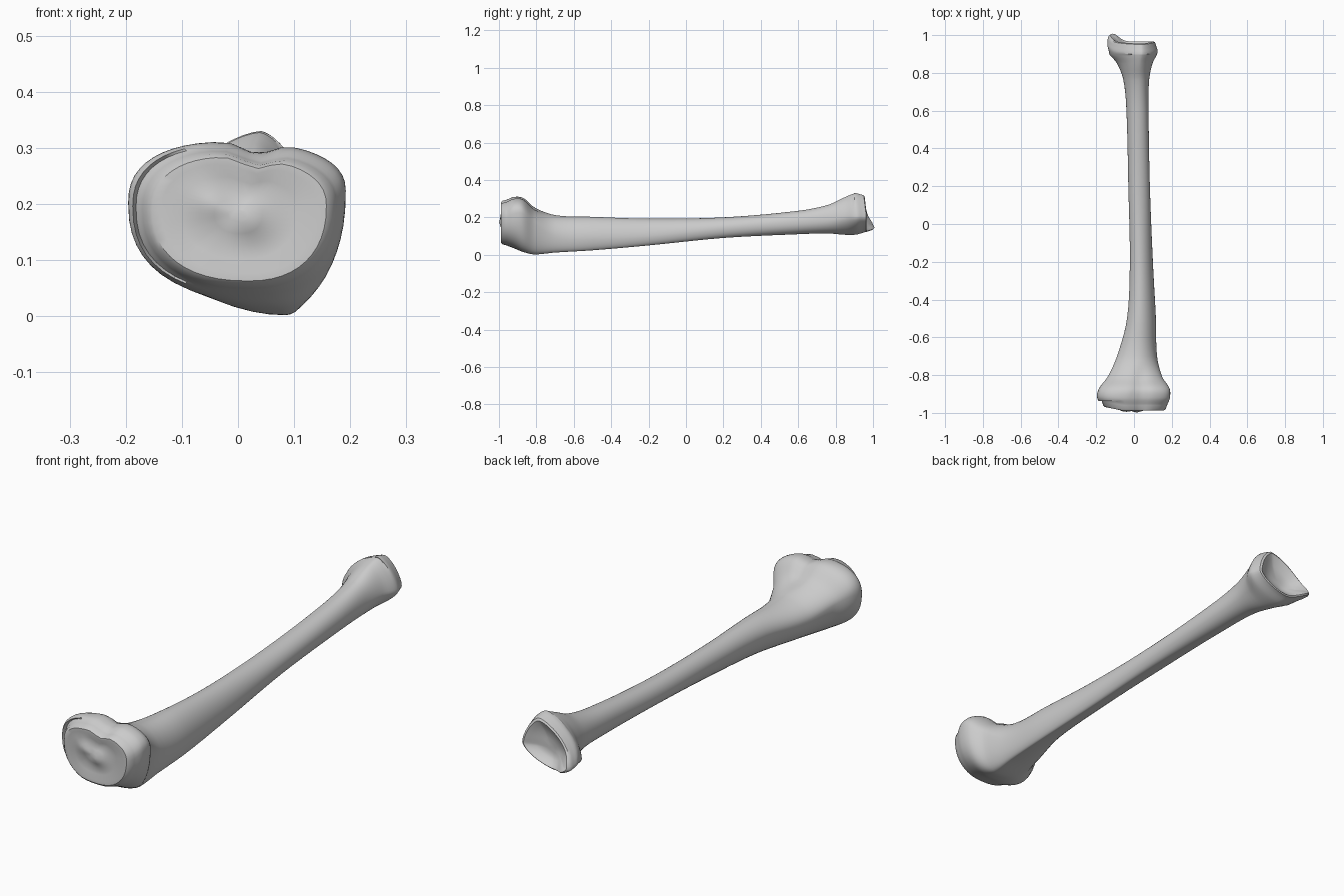
import bpy, bmesh, math
from mathutils import Vector

cube = bpy.data.objects.get("Cube")
if cube:
    bpy.data.objects.remove(cube, do_unlink=True)

SEGMENTS, STEPS = 48, 5

# Stations along the bone: y, left, right, bottom, top,
# x of bottom crest, x of top crest, z of left side, z of right side, squareness
stations = [
    (-.96, -.17, .175, .05, .295, .02, -.02, .19, .2, 2.3),
    (-.92, -.195, .19, .035, .31, .03, -.02, .2, .22, 2.4),
    (-.87, -.185, .188, .015, .305, .07, 0, .21, .22, 2.2),
    (-.81, -.14, .15, .002, .255, .085, 0, .18, .17, 2),
    (-.7, -.09, .122, .012, .212, .09, .02, .14, .1, 2),
    (-.5, -.037, .116, .024, .203, .09, .03, .14, .09, 1.9),
    (-.2, -.022, .1, .05, .193, .075, .03, .14, .1, 1.9),
    (.2, -.03, .084, .09, .2, .05, .02, .145, .14, 2),
    (.6, -.04, .077, .11, .235, .02, .02, .17, .17, 2.1),
    (.76, -.056, .08, .114, .267, .01, .025, .175, .185, 2),
    (.85, -.09, .098, .107, .308, -.01, .03, .17, .2, 1.7),
    (.91, -.138, .125, .108, .33, -.03, .04, .165, .2, 1.55),
    (.95, -.14, .115, .12, .322, -.04, .04, .155, .2, 1.55),
]


def bump(x, z, cx, cz, size):
    return math.exp(-((x - cx) ** 2 + (z - cz) ** 2) / size ** 2)


def slope(i, k):
    a, b = stations[max(i - 1, 0)], stations[min(i + 1, len(stations) - 1)]
    return (b[k] - a[k]) / (b[0] - a[0])


def blend(i, t):
    """Smooth station between station i and the next one."""
    a, b = stations[i], stations[i + 1]
    h = b[0] - a[0]
    row = [a[0] + h * t]
    for k in range(1, len(a)):
        row.append((2*t**3 - 3*t**2 + 1) * a[k] + (3*t**2 - 2*t**3) * b[k]
                   + h * ((t**3 - 2*t**2 + t) * slope(i, k) + (t**3 - t**2) * slope(i + 1, k)))
    return row


def section(row):
    """Closed outline made of four quarter arcs."""
    y, left, right, bottom, top, xb, xt, zl, zr, p = row
    ring = []
    for n in range(SEGMENTS):
        a = 2 * math.pi * n / SEGMENTS
        c, s = math.cos(a), math.sin(a)
        cx, cz = (xt if s >= 0 else xb), (zr if c >= 0 else zl)
        rx = right - cx if c >= 0 else cx - left
        rz = top - cz if s >= 0 else cz - bottom
        x = cx + rx * math.copysign(abs(c) ** (2 / p), c)
        z = cz + rz * math.copysign(abs(s) ** (2 / p), s)
        # Notch between the two upper condyles
        if s > 0 and y < -.75:
            z -= .02 * min(1, (-.75 - y) / .1) * math.exp(-((x - .035) / .035) ** 2)
        ring.append(Vector((x, y, z)))
    return ring


def cap(ring, centre, profile):
    """Rings shrinking to the centre of a joint surface."""
    return [[Vector((centre[0] + (v.x - centre[0]) * s, y, centre[1] + (v.z - centre[1]) * s))
             for v in ring] for s, y in profile]


def shape_joint(v):
    # Knee end: sloped side lobe and two small central spines
    if v.y < -.94:
        v.y += .2 * max(0, -v.x - .06)
        v.y -= .014 * bump(v.x, v.z, .02, .17, .03) + .014 * bump(v.x, v.z, -.05, .2, .03)
    # Ankle end: projecting inner knob and receding rear lip
    if v.y > .9:
        v.y += .042 * bump(v.x, v.z, -.11, .15, .045)
        v.y -= .12 * max(0, v.z - .22)


shaft = [section(blend(i, j / STEPS)) for i in range(len(stations) - 1) for j in range(STEPS)]
shaft.append(section(stations[-1]))
knee = cap(shaft[0], (0, .18), [(.1, -.985), (.25, -.982), (.4, -.98), (.6, -.982),
                                (.8, -.988), (.9, -.988), (.96, -.98)])
ankle = cap(shaft[-1], (-.01, .19), [(.97, .962), (.9, .966), (.75, .955),
                                     (.55, .942), (.35, .936), (.15, .934)])
rings = knee + shaft + ankle

# Skin the rings into one closed surface
bm = bmesh.new()
loops = []
for ring in rings:
    for v in ring:
        shape_joint(v)
    loops.append([bm.verts.new(v) for v in ring])
for a, b in zip(loops, loops[1:]):
    for n in range(SEGMENTS):
        m = (n + 1) % SEGMENTS
        bm.faces.new((a[n], a[m], b[m], b[n]))
bm.faces.new(loops[0])
bm.faces.new(loops[-1])
bmesh.ops.recalc_face_normals(bm, faces=bm.faces)
mesh = bpy.data.meshes.new("shin_bone")
bm.to_mesh(mesh)
bm.free()

bone = bpy.data.objects.new("shin_bone", mesh)
bpy.context.collection.objects.link(bone)

# Plain grey bone colour
grey = bpy.data.materials.new("bone_grey")
grey.use_nodes = True
colour = (.6, .6, .6, 1)
grey.diffuse_color = colour
grey.node_tree.nodes["Principled BSDF"].inputs["Base Color"].default_value = colour
mesh.materials.append(grey)

bpy.ops.object.select_all(action='DESELECT')
bone.select_set(True)
bpy.context.view_layer.objects.active = bone
bpy.ops.object.shade_smooth_by_angle(angle=math.radians(35))
